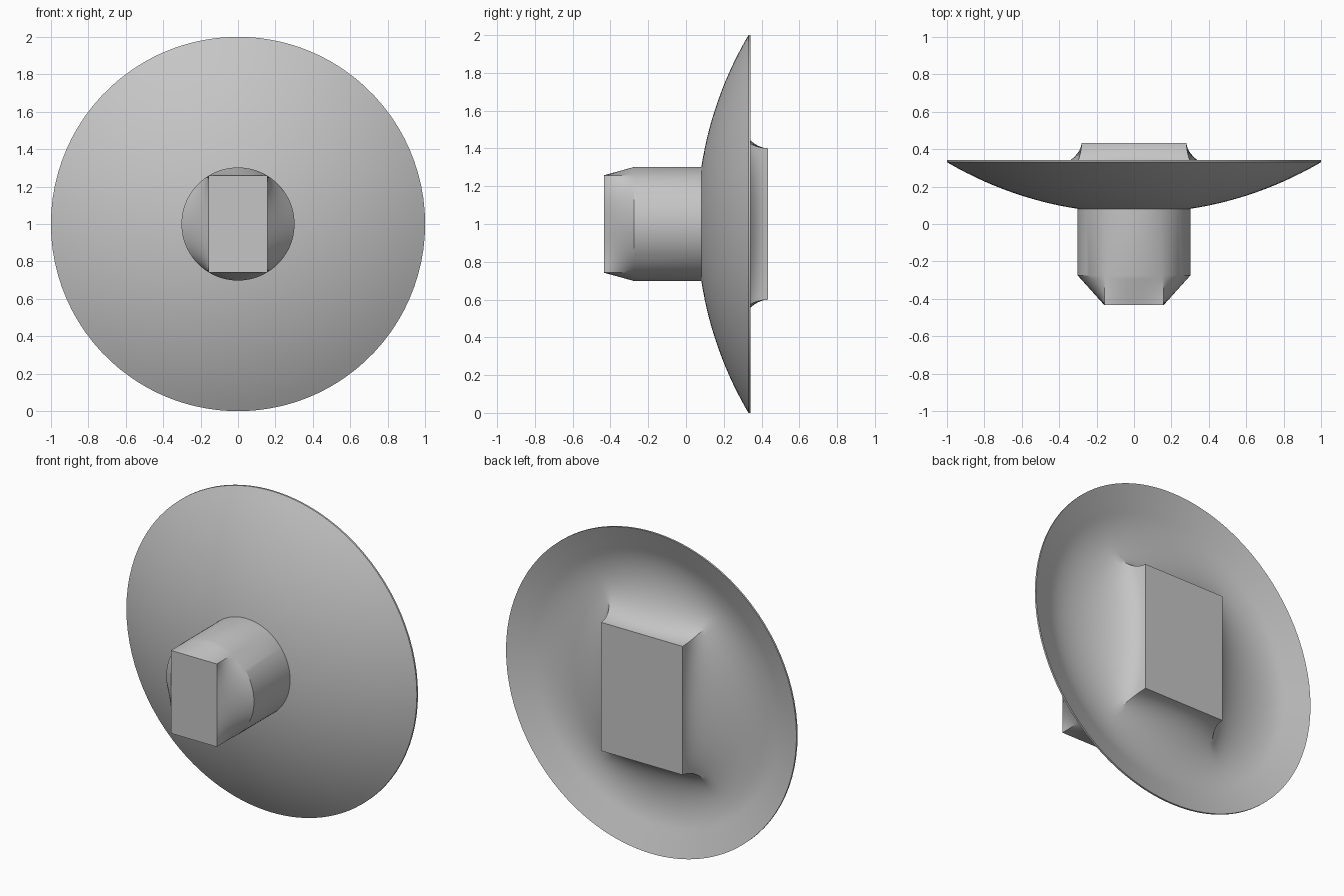
import bpy, bmesh
from math import atan2, cos, sin, sqrt, pi, radians
from mathutils import Vector

cube = bpy.data.objects.get("Cube")
if cube:
    bpy.data.objects.remove(cube)

STEPS = 28      # segments on each of the four sides
CENTRE = 1.0    # height of the turning axis

grey = bpy.data.materials.new("plain grey")
grey.use_nodes = True
colour = (0.56, 0.56, 0.56, 1)
grey.diffuse_color = colour
grey.node_tree.nodes["Principled BSDF"].inputs["Base Color"].default_value = colour


def sections(half_w, half_h):
    """Matching points round a rectangle and round a unit circle."""
    a = atan2(half_h, half_w)
    angles = [-a, a, pi - a, pi + a, 2 * pi - a]
    corners = [Vector((half_w * sx, half_h * sz))
               for sx, sz in ((1, -1), (1, 1), (-1, 1), (-1, -1), (1, -1))]
    rect, circle = [], []
    for side in range(4):
        for i in range(STEPS):
            t = i / STEPS
            ang = angles[side] + (angles[side + 1] - angles[side]) * t
            circle.append(Vector((cos(ang), sin(ang))))
            rect.append(corners[side].lerp(corners[side + 1], t))
    return rect, circle


def loft(name, rings):
    """Skin a list of rings of (point, depth) pairs and cap both ends."""
    bm = bmesh.new()
    loops = [[bm.verts.new((p.x, y, CENTRE + p.y)) for p, y in ring] for ring in rings]
    n = len(loops[0])
    for a, b in zip(loops, loops[1:]):
        for i in range(n):
            j = (i + 1) % n
            bm.faces.new((a[i], a[j], b[j], b[i]))
    bm.faces.new(loops[0])
    bm.faces.new(loops[-1])
    bmesh.ops.recalc_face_normals(bm, faces=bm.faces)
    mesh = bpy.data.meshes.new(name)
    bm.to_mesh(mesh)
    bm.free()
    mesh.materials.append(grey)
    obj = bpy.data.objects.new(name, mesh)
    bpy.context.collection.objects.link(obj)
    bpy.ops.object.select_all(action='DESELECT')
    obj.select_set(True)
    bpy.context.view_layer.objects.active = obj
    bpy.ops.object.shade_smooth_by_angle(angle=radians(25))


def flat(points, y, scale=1.0):
    return [(p * scale, y) for p in points]


def dish_depth(r):
    """Depth of the shallow spherical front of the dish."""
    return 0.058 + 1.97 - sqrt(1.97 ** 2 - r * r)


def bezier(a, b, c, d, t):
    s = 1 - t
    return a * s ** 3 + b * 3 * s * s * t + c * 3 * s * t * t + d * t ** 3


# Round stem whose tip blends into a rectangle
rect, circle = sections(0.158, 0.258)
tip = []
for k in range(9):
    t = k / 8
    tip.append([(p.lerp(c * 0.302, t), -0.434 + 0.16 * t) for p, c in zip(rect, circle)])
loft("stem", tip + [flat(circle, 0.1, 0.302)])

# Dish with a flat-lipped back and a rectangular boss flaring into its hollow
rect, circle = sections(0.28, 0.40)
front = [flat(circle, dish_depth(r / 20), r / 20) for r in range(4, 21)]
lip_radius, lip_depth = 0.86, 0.29
lip = []
for k in range(5):
    t = k / 5
    lip.append(flat(circle, 0.342 + (lip_depth - 0.342) * t, 1 + (lip_radius - 1) * t))
flare = []
for k in range(25):
    t = 1 - k / 24
    y = bezier(0.434, 0.284, lip_depth - 0.085, lip_depth, t)
    ring = []
    for p, c in zip(rect, circle):
        end = c * lip_radius
        start = p + (end - p).normalized() * 0.01
        ring.append((bezier(p, start, end - c * 0.2, end, t), y))
    flare.append(ring)
loft("dish", front + lip + flare)
